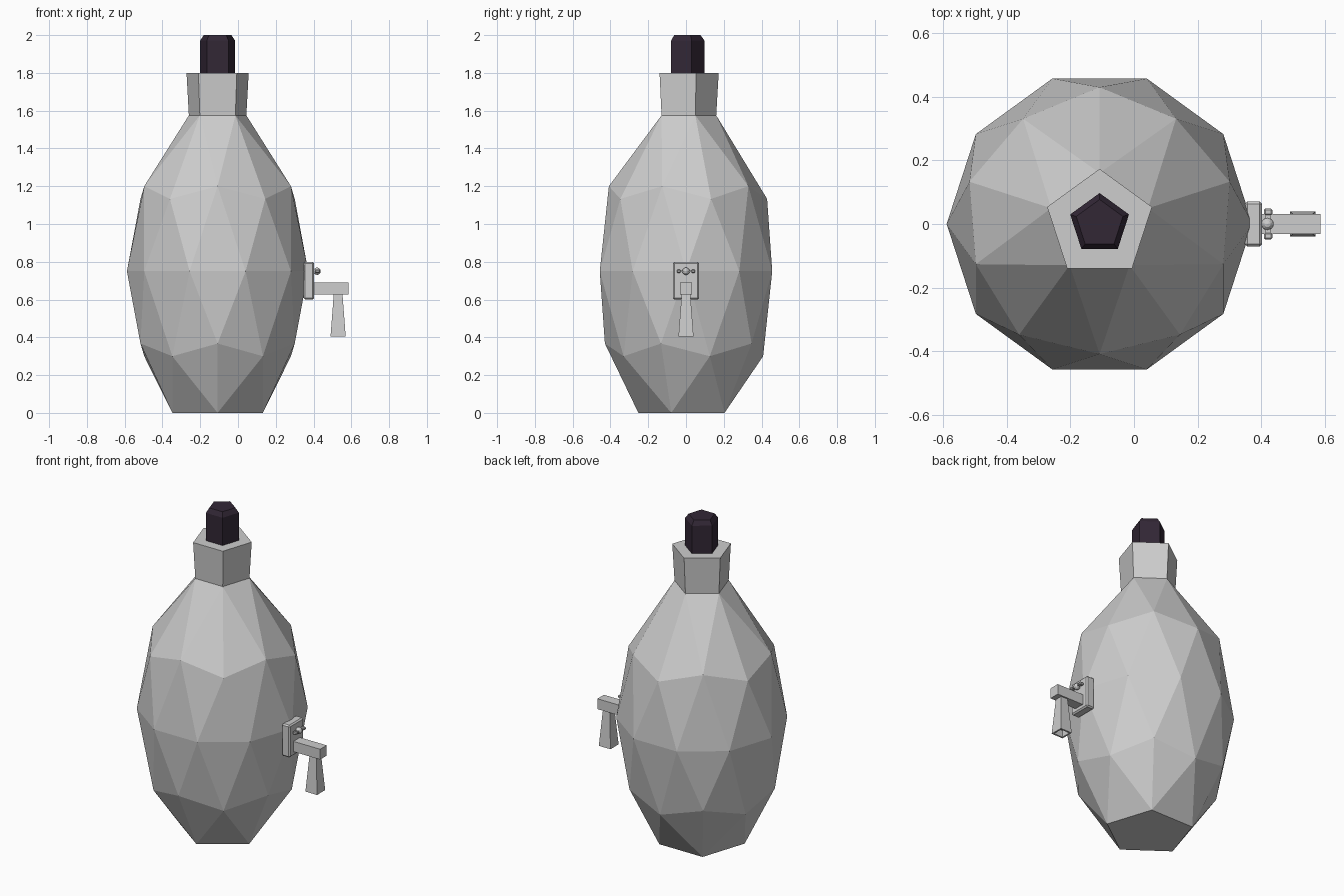
import bpy, bmesh, math
from mathutils import Matrix, Vector

cube = bpy.data.objects.get("Cube")
if cube:
    bpy.data.objects.remove(cube, do_unlink=True)

AXIS = -0.108   # x of the vessel's centre line


def material(name, rgb):
    m = bpy.data.materials.new(name)
    m.use_nodes = True
    m.diffuse_color = (*rgb, 1)
    m.node_tree.nodes["Principled BSDF"].inputs["Base Color"].default_value = (*rgb, 1)
    return m


grey = material("pale grey", (0.61, 0.61, 0.61))
dark = material("dark plum", (0.032, 0.02, 0.036))


def finish(name, bm, mat, bevel=0):
    bmesh.ops.recalc_face_normals(bm, faces=bm.faces)
    mesh = bpy.data.meshes.new(name)
    bm.to_mesh(mesh)
    bm.free()
    mesh.materials.append(mat)
    ob = bpy.data.objects.new(name, mesh)
    bpy.context.collection.objects.link(ob)
    if bevel:
        mod = ob.modifiers.new("Bevel", 'BEVEL')
        mod.width = bevel
        mod.segments = 1
    return ob


def box(name, centre, size, bevel=0):
    bm = bmesh.new()
    bmesh.ops.create_cube(bm, size=1)
    bmesh.ops.scale(bm, vec=size, verts=bm.verts)
    bmesh.ops.translate(bm, vec=centre, verts=bm.verts)
    return finish(name, bm, grey, bevel)


def set_ring(verts, radius, z):
    for v in verts:
        flat = Vector((v.co.x, v.co.y, 0)).normalized() * radius
        v.co = (flat.x, flat.y, z)


# Faceted body: stretched icosphere with both poles opened into pentagons
bm = bmesh.new()
bmesh.ops.create_icosphere(bm, subdivisions=2, radius=1,
                           matrix=Matrix.Rotation(math.pi / 2, 4, 'Z'))
poles = [v for v in bm.verts if abs(v.co.z) > 0.99]
bmesh.ops.dissolve_verts(bm, verts=poles)
bmesh.ops.scale(bm, vec=(0.48, 0.48, 0.856), verts=bm.verts)
bmesh.ops.translate(bm, vec=(0, 0, 0.75), verts=bm.verts)
caps = [f for f in bm.faces if len(f.verts) == 5]
top = max(caps, key=lambda f: f.calc_center_median().z)
base = min(caps, key=lambda f: f.calc_center_median().z)
set_ring(base.verts, 0.252, 0)
set_ring(top.verts, 0.16, 1.575)
# Neck rising from the top pentagon
bmesh.ops.inset_individual(bm, faces=[top], thickness=0.01)
set_ring(top.verts, 0.173, 1.8)
bmesh.ops.translate(bm, vec=(AXIS, 0, 0), verts=bm.verts)
finish("body", bm, grey)

# Five-sided stopper with a chamfered top
bm = bmesh.new()
bmesh.ops.create_circle(bm, cap_ends=True, segments=5, radius=0.097)
cap = bm.faces[:][0]
angle = math.pi / 2 - math.atan2(cap.verts[0].co.y, cap.verts[0].co.x)
bmesh.ops.rotate(bm, matrix=Matrix.Rotation(angle, 3, 'Z'), verts=bm.verts)
set_ring(cap.verts, 0.097, 1.78)
for radius, z in ((0.097, 1.972), (0.077, 2.0)):
    bmesh.ops.inset_individual(bm, faces=[cap], thickness=0.005)
    set_ring(cap.verts, radius, z)
bmesh.ops.translate(bm, vec=(AXIS, 0, 0), verts=bm.verts)
finish("stopper", bm, dark)

# Tap: mounting plate and horizontal pipe
box("tap_plate", (0.375, 0, 0.7), (0.055, 0.14, 0.2), 0.008)
box("tap_pipe", (0.483, 0, 0.658), (0.205, 0.064, 0.064))

# Flared spout with a hollow mouth
bm = bmesh.new()
bmesh.ops.create_cone(bm, cap_ends=True, segments=4, radius1=0.04 * math.sqrt(2),
                      radius2=0.023 * math.sqrt(2), depth=0.225)
bmesh.ops.rotate(bm, matrix=Matrix.Rotation(math.pi / 4, 3, 'Z'), verts=bm.verts)
bmesh.ops.translate(bm, vec=(0.53, 0, 0.518), verts=bm.verts)
mouth = min(bm.faces, key=lambda f: f.calc_center_median().z)
bmesh.ops.inset_individual(bm, faces=[mouth], thickness=0.014)
bmesh.ops.inset_individual(bm, faces=[mouth], thickness=0.003)
bmesh.ops.translate(bm, vec=(0, 0, 0.04), verts=mouth.verts)
finish("tap_spout", bm, grey)

# Tap key: round hub with a cross bar and thicker ends
bm = bmesh.new()
bmesh.ops.create_uvsphere(bm, u_segments=10, v_segments=6, radius=0.02)
bmesh.ops.translate(bm, vec=(0.419, 0, 0.75), verts=bm.verts)
finish("key_hub", bm, grey)
box("key_bar", (0.421, 0, 0.75), (0.016, 0.08, 0.01))
for side, label in ((1, "back"), (-1, "front")):
    box("key_end_" + label, (0.421, side * 0.038, 0.75), (0.026, 0.02, 0.018), 0.004)
